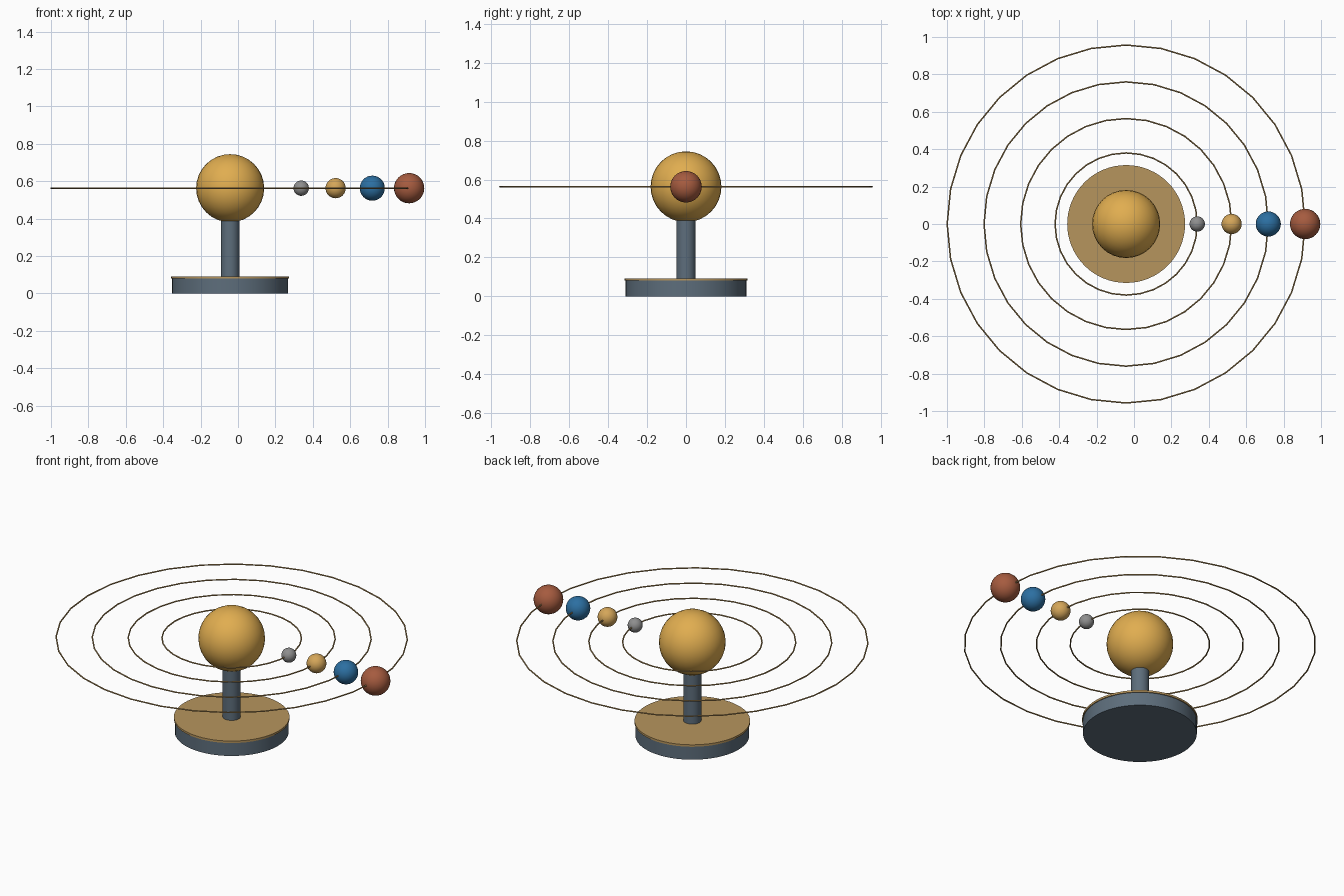
import bpy
import math

if "Cube" in bpy.data.objects:
    bpy.data.objects.remove(bpy.data.objects["Cube"])

CX = -0.042      # shared axis of base, column, sun and rings
ORBIT_Z = 0.563  # height of the orbit plane


def material(name, rgb):
    m = bpy.data.materials.new(name)
    m.diffuse_color = (*rgb, 1.0)
    m.use_nodes = True
    m.node_tree.nodes["Principled BSDF"].inputs["Base Color"].default_value = m.diffuse_color
    return m


SLATE = material("slate metal", (0.11, 0.155, 0.20))
BRASS = material("brass", (0.47, 0.30, 0.11))
SUN = material("sun gold", (0.75, 0.42, 0.08))
GREY = material("grey", (0.27, 0.27, 0.27))
SAND = material("sand", (0.66, 0.38, 0.10))
BLUE = material("blue", (0.025, 0.16, 0.36))
RUST = material("rust red", (0.38, 0.105, 0.05))


def finish(name, mat):
    ob = bpy.context.object
    ob.name = name
    ob.data.materials.append(mat)
    bpy.ops.object.shade_smooth_by_angle(angle=math.radians(40))


def cylinder(name, radius, z0, z1, sides, mat):
    bpy.ops.mesh.primitive_cylinder_add(
        vertices=sides, radius=radius, depth=z1 - z0,
        location=(CX, 0, (z0 + z1) / 2))
    finish(name, mat)


def sphere(name, radius, x, mat):
    bpy.ops.mesh.primitive_uv_sphere_add(
        segments=32, ring_count=16, radius=radius, location=(x, 0, ORBIT_Z))
    finish(name, mat)


def orbit_ring(name, radius):
    bpy.ops.mesh.primitive_torus_add(
        major_segments=32, minor_segments=8, major_radius=radius,
        minor_radius=0.004, location=(CX, 0, ORBIT_Z))
    finish(name, BRASS)


# Stand
cylinder("base", 0.310, 0.0, 0.082, 64, SLATE)
cylinder("base_plate", 0.315, 0.080, 0.092, 64, BRASS)
cylinder("column", 0.049, 0.09, 0.43, 32, SLATE)

# Sun
sphere("sun", 0.182, CX, SUN)

# Orbit rings, each carrying one planet
planets = [
    ("inner", 0.380, 0.041, GREY),
    ("second", 0.564, 0.054, SAND),
    ("third", 0.760, 0.067, BLUE),
    ("outer", 0.957, 0.081, RUST),
]
for label, orbit, radius, mat in planets:
    orbit_ring(label + "_orbit_ring", orbit)
    sphere(label + "_planet", radius, CX + orbit, mat)
